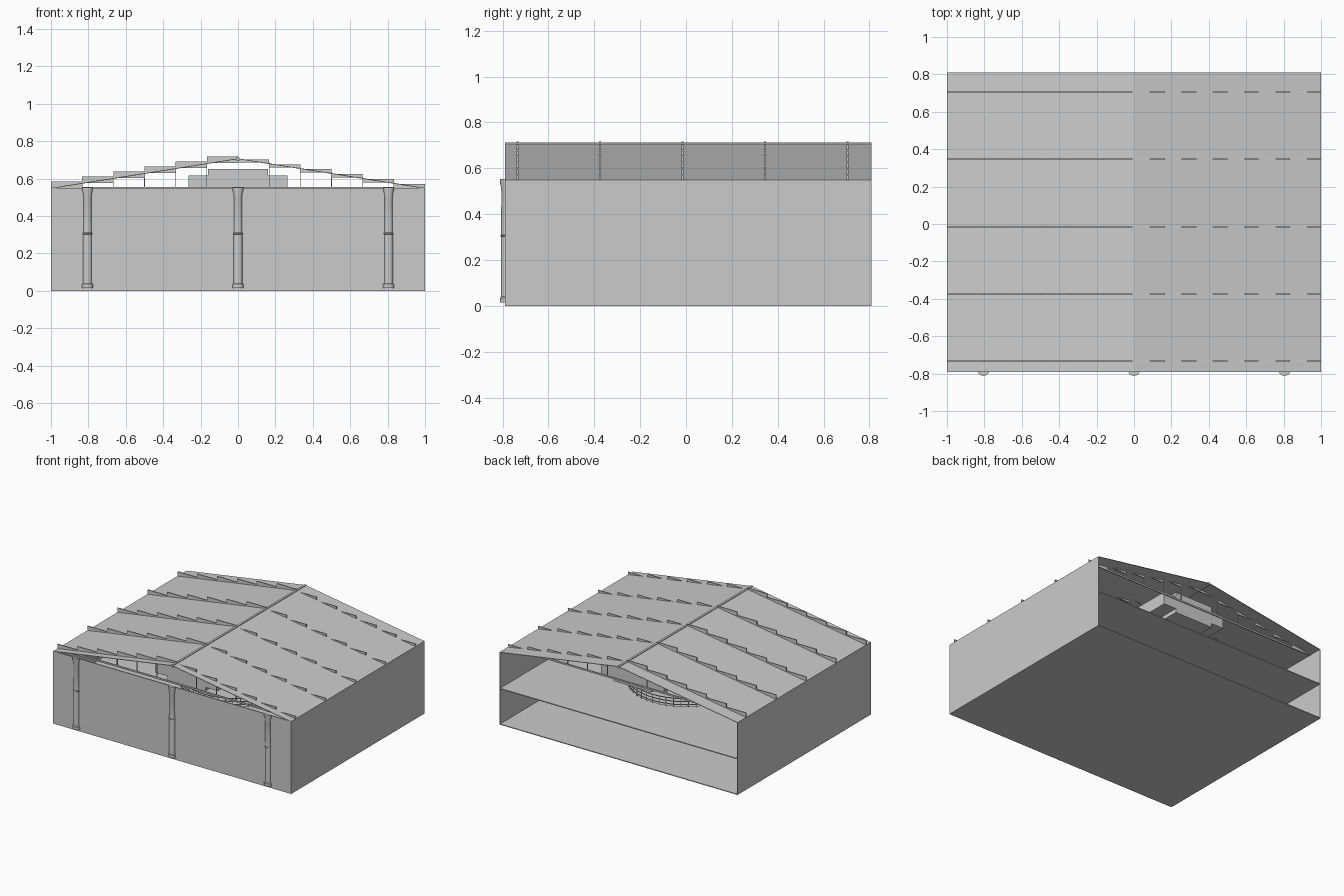
import bpy, bmesh, math
from mathutils import Matrix

if "Cube" in bpy.data.objects:
    bpy.data.objects.remove(bpy.data.objects["Cube"])

gray = bpy.data.materials.new("plain_gray")
gray.diffuse_color = (0.6, 0.6, 0.6, 1)
gray.use_nodes = True
gray.node_tree.nodes["Principled BSDF"].inputs["Base Color"].default_value = gray.diffuse_color


def finish(name, bm):
    bmesh.ops.recalc_face_normals(bm, faces=bm.faces[:])
    me = bpy.data.meshes.new(name)
    bm.to_mesh(me)
    bm.free()
    me.materials.append(gray)
    ob = bpy.data.objects.new(name, me)
    bpy.context.collection.objects.link(ob)
    return ob


def add_box(bm, x0, x1, y0, y1, z0, z1):
    m = Matrix.Translation(((x0 + x1) / 2, (y0 + y1) / 2, (z0 + z1) / 2))
    m = m @ Matrix.Diagonal((x1 - x0, y1 - y0, z1 - z0, 1))
    bmesh.ops.create_cube(bm, size=1, matrix=m)


def box(name, *dims):
    bm = bmesh.new()
    add_box(bm, *dims)
    return finish(name, bm)


def extrude_y(name, pts, y0, y1):
    # solid from an x-z outline
    bm = bmesh.new()
    f = bm.faces.new([bm.verts.new((x, y0, z)) for x, z in pts])
    g = bmesh.ops.extrude_face_region(bm, geom=[f])
    vs = [v for v in g["geom"] if isinstance(v, bmesh.types.BMVert)]
    bmesh.ops.translate(bm, verts=vs, vec=(0, y1 - y0, 0))
    return finish(name, bm)


F, B = -0.79, 0.81      # front and back planes
EAVE, RIDGE = 0.55, 0.708

# floor and walls, back left open
box("ground_floor", -1, 1, F, B, 0, 0.006)
box("left_wall", -1, -0.994, F, B, 0, EAVE)
box("right_wall", 0.994, 1, F, B, 0, EAVE)
box("front_wall", -1, 1, F, F + 0.008, 0, EAVE)

# upper floor with a round opening
floor = box("upper_floor", -0.995, 0.995, F + 0.004, B, 0.270, 0.277)
bm = bmesh.new()
bmesh.ops.create_cone(bm, cap_ends=True, segments=48, radius1=0.39, radius2=0.39,
                      depth=0.2, matrix=Matrix.Translation((0, 0, 0.273)))
cutter = finish("opening_cutter", bm)
cutter.hide_render = True
mod = floor.modifiers.new("opening", 'BOOLEAN')
mod.operation, mod.solver, mod.object = 'DIFFERENCE', 'EXACT', cutter
bpy.context.view_layer.objects.active = floor
bpy.ops.object.modifier_apply(modifier="opening")
bpy.data.objects.remove(cutter)

# railing round the opening
bm = bmesh.new()
N, R = 48, 0.4
for i in range(N):
    rot = Matrix.Rotation(2 * math.pi * i / N, 4, 'Z')
    m = rot @ Matrix.Translation((R, 0, 0.309)) @ Matrix.Diagonal((0.004, 0.004, 0.066, 1))
    bmesh.ops.create_cube(bm, size=1, matrix=m)
    for z in (0.295, 0.318, 0.341):
        m = (Matrix.Rotation(2 * math.pi * (i + 0.5) / N, 4, 'Z')
             @ Matrix.Translation((R, 0, z)) @ Matrix.Diagonal((0.006, 0.053, 0.005, 1)))
        bmesh.ops.create_cube(bm, size=1, matrix=m)
finish("railing", bm)

# pitched roof and ridge cap
T = 0.004
extrude_y("roof", [(-1, EAVE), (0, RIDGE), (1, EAVE), (1, EAVE - T),
                   (0, RIDGE - T), (-1, EAVE - T)], F, B)
box("ridge_beam", -0.008, 0.008, F, B, 0.695, 0.712)

# roof frames: stepped rafters, posts and bottom chord
S = 1 / 6
for n, y in enumerate((-0.735, -0.375, -0.015, 0.345, 0.705)):
    bm = bmesh.new()
    y0, y1 = y - 0.004, y + 0.004
    add_box(bm, -0.995, 0.995, y0, y1, 0.543, 0.555)
    for i in range(6):
        z = 0.55 + 0.0266 * i
        add_box(bm, -1 + S * i, -1 + S * (i + 1), y0, y1, z, z + 0.034)
        z = 0.553 + 0.0266 * i
        add_box(bm, 1 - S * (i + 1), 1 - S * i, y0, y1, z, z + 0.017)
        if i:
            for s in (-1, 1):
                x = s * (1 - S * i)
                add_box(bm, x - 0.002, x + 0.002, y0, y1, 0.55, 0.555 + 0.0266 * i)
    finish(f"roof_frame_{n + 1}", bm)

# stepped box hanging under the ridge
box("ceiling_box", -0.16, 0.16, -0.62, 0.64, 0.49, 0.65)
for s, side in ((-1, "left"), (1, "right")):
    xs = sorted((s * 0.16, s * 0.265))
    box(f"ceiling_box_{side}_step", *xs, -0.62, 0.64, 0.52, 0.615)

# half-round front columns, lathed profile
profile = [(0.029, 0.015), (0.029, 0.035), (0.023, 0.04), (0.023, 0.302),
           (0.026, 0.304), (0.026, 0.309), (0.022, 0.311), (0.021, 0.5),
           (0.023, 0.505), (0.022, 0.515), (0.028, 0.535), (0.029, 0.553)]
K = 10
for cx, side in ((-0.805, "left"), (0, "centre"), (0.805, "right")):
    bm = bmesh.new()
    rings = [[bm.verts.new((cx - r * math.cos(math.pi * k / K),
                            F - 0.75 * r * math.sin(math.pi * k / K), z))
              for k in range(K + 1)] for r, z in profile]
    for a, b in zip(rings, rings[1:]):
        for k in range(K):
            bm.faces.new((a[k], a[k + 1], b[k + 1], b[k]))
    bm.faces.new(rings[0])
    bm.faces.new(rings[-1])
    ob = finish(f"{side}_column", bm)
    bpy.ops.object.select_all(action='DESELECT')
    ob.select_set(True)
    bpy.context.view_layer.objects.active = ob
    bpy.ops.object.shade_smooth_by_angle(angle=math.radians(30))
